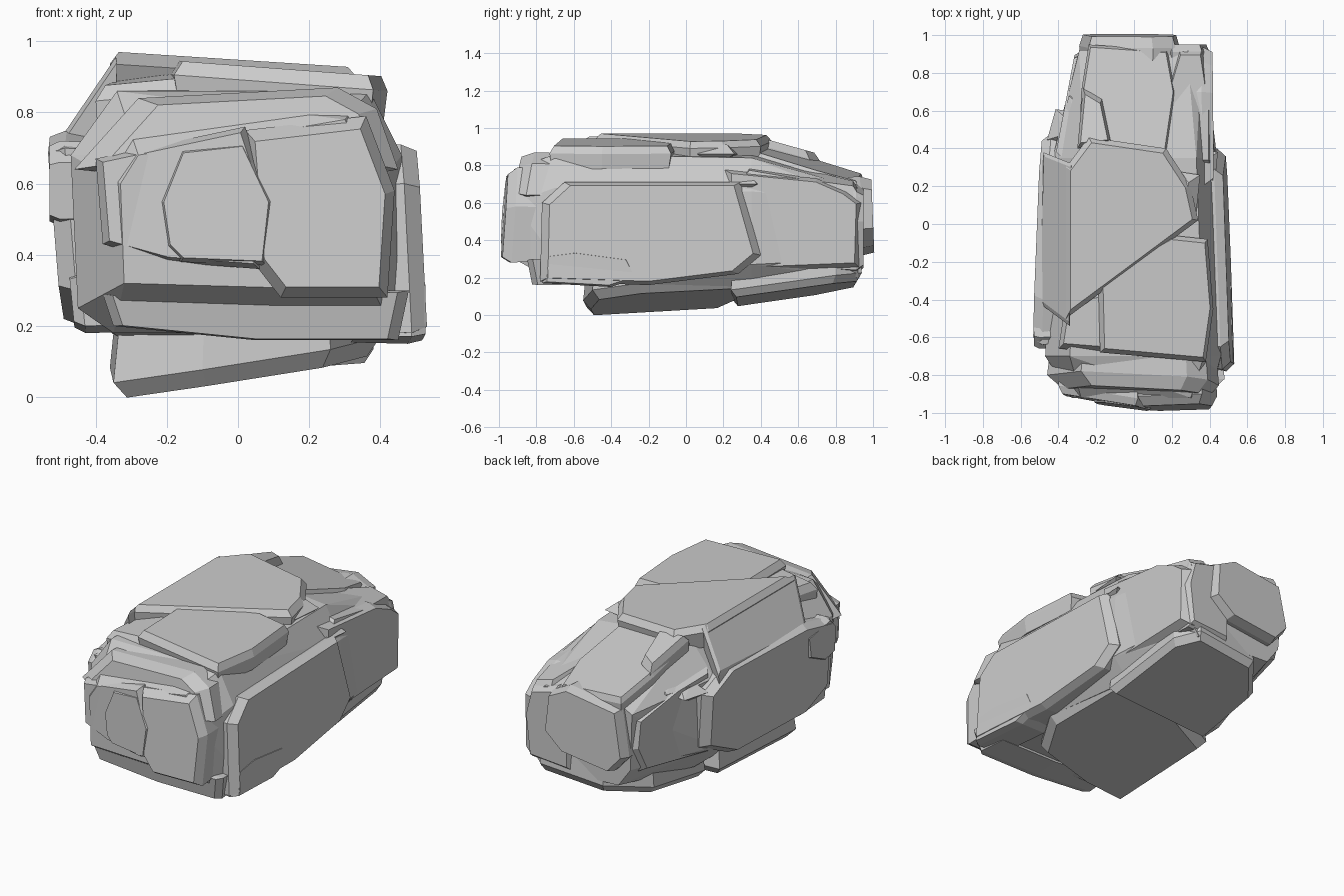
import bpy, bmesh
from mathutils import Vector


def hull(name, pts):
    """Flat-faced convex rock chunk around a few points."""
    bm = bmesh.new()
    for p in pts:
        bm.verts.new(p)
    res = bmesh.ops.convex_hull(bm, input=bm.verts)
    loose = {g for g in res["geom_interior"] + res["geom_unused"]
             if isinstance(g, bmesh.types.BMVert)}
    bmesh.ops.delete(bm, geom=list(loose), context='VERTS')
    bmesh.ops.dissolve_limit(bm, angle_limit=0.04, verts=bm.verts, edges=bm.edges)
    bmesh.ops.recalc_face_normals(bm, faces=bm.faces)
    me = bpy.data.meshes.new(name)
    bm.to_mesh(me)
    bm.free()
    ob = bpy.data.objects.new(name, me)
    bpy.context.collection.objects.link(ob)
    return ob


def slab(name, axis, sign, outline, face, thick=0.2, bevel=0.05, inset=0.88):
    """Chipped slab: outline on the two other axes, outer face = c + a*u + b*v."""
    n = len(outline)
    cu, cv = sum(p[0] for p in outline) / n, sum(p[1] for p in outline) / n
    pts = []
    for depth, s in ((thick, 0.96), (bevel, 1.0), (0, inset)):
        for u, v in outline:
            u, v = cu + (u - cu) * s, cv + (v - cv) * s
            p = [u, v]
            p.insert(axis, face[0] + face[1] * u + face[2] * v - sign * depth)
            pts.append(Vector(p))
    return hull(name, pts)


# Core: cross-sections (x, z) along y
core = {
    -0.92: [(-.33, .6), (-.32, .32), (.38, .3), (.40, .6), (.30, .78), (-.28, .68)],
    -0.70: [(-.47, .68), (-.45, .25), (-.35, .18), (.44, .18), (.47, .3), (.46, .68),
            (.37, .86), (-.34, .86)],
    0.35: [(-.43, .7), (-.44, .3), (-.3, .14), (.34, .15), (.44, .27), (.43, .66),
           (.33, .84), (-.27, .90)],
    0.92: [(-.29, .66), (-.28, .33), (-.2, .22), (.3, .2), (.37, .3), (.36, .62),
           (.28, .68), (-.2, .71)],
}
hull("rock_core", [(x, y, z) for y, ring in core.items() for x, z in ring])

X, Y, Z = 0, 1, 2
# Right side slabs (y, z)
slab("right_slab", X, 1,
     [(-.78, .18), (-.2, .16), (.28, .22), (.4, .32), (.29, .71), (-.1, .71), (-.65, .71),
      (-.77, .6)], (.515, -.035, -.05), .22, .045, .93)
slab("right_rear_slab", X, 1,
     [(.2, .22), (.93, .25), (.94, .6), (.86, .66), (.7, .73), (.2, .78)],
     (.425, -.01, 0), .2, .06, .9)
slab("right_lower_ledge", X, 1,
     [(-.77, .17), (-.4, .15), (-.25, .2), (-.3, .3), (-.6, .34), (-.76, .32)],
     (.505, -.03, 0), .2, .04, .9)

# Left side slabs (y, z)
slab("left_slab", X, -1,
     [(-.64, .3), (-.45, .2), (.2, .2), (.47, .33), (.48, .65), (.3, .75), (-.4, .75),
      (-.64, .7)], (-.455, .04, -.08), .2, .05, .93)
slab("left_front_corner", X, -1,
     [(-.65, .5), (-.55, .48), (-.4, .55), (-.38, .68), (-.6, .72), (-.66, .66)],
     (-.53, 0, 0), .15, .03, .88)
slab("left_lower_corner", X, -1,
     [(-.66, .2), (-.4, .18), (-.35, .3), (-.5, .4), (-.66, .34)],
     (-.44, 0, -.1), .2, .03, .85)
slab("left_rear_slab", X, -1,
     [(.35, .25), (.85, .3), (.92, .45), (.9, .62), (.6, .72), (.35, .76)],
     (-.485, .19, 0), .2, .04, .9)

# Front plates (x, z)
slab("front_left_plate", Y, -1,
     [(-.38, .43), (-.2, .38), (.06, .36), (.09, .55), (.02, .76), (-.2, .69), (-.4, .67)],
     (-.99, -.17, .04), .2, .04, .92)
slab("front_mid_plate", Y, -1,
     [(-.2, .42), (-.16, .38), (.08, .37), (.1, .55), (.02, .72), (-.16, .7), (-.22, .55)],
     (-1.0, -.13, .05), .2, .03, .92)
slab("front_right_plate", Y, -1,
     [(.05, .37), (.12, .28), (.42, .28), (.44, .58), (.36, .79), (.02, .75)],
     (-1.015, .03, .07), .2, .05, .87)
slab("front_brow", Y, -1,
     [(-.46, .64), (-.25, .62), (.35, .62), (.45, .64), (.39, .81), (.28, .87), (-.28, .84)],
     (-1.0, -.06, .16), .25, .07, .84)
slab("front_lower_ledge", Y, -1,
     [(-.35, .2), (-.1, .19), (.05, .16), (.45, .16), (.48, .3), (-.38, .29)],
     (-.79, 0, -.2), .2, .03, .93)

# Top slabs (x, y)
slab("top_rear_slab", Z, 1,
     [(-.36, -.5), (-.2, -.27), (.34, .02), (.3, .2), (.17, .4), (-.24, .46), (-.36, .3)],
     (.948, -.065, 0), .13, .035, .92)
slab("top_front_slab", Z, 1,
     [(-.18, -.68), (.38, -.73), (.42, -.45), (.39, -.08), (.2, -.06), (-.19, -.28)],
     (.932, -.075, 0), .12, .04, .93)
slab("top_left_shoulder", Z, 1,
     [(-.5, -.42), (-.34, -.54), (-.33, .32), (-.48, .38)],
     (1.46, 1.47, 0), .15, .02, .95)
slab("top_front_left_chip", Z, 1,
     [(-.4, -.66), (-.15, -.68), (-.15, -.35), (-.36, -.4)],
     (.945, .1, .05), .12, .04, .8)
slab("top_back_slope", Z, 1,
     [(-.29, .36), (.17, .36), (.22, .7), (.18, .92), (-.24, .95), (-.28, .7)],
     (1.0, -.12, -.29), .2, .03, .95)
slab("top_back_left_ridge", Z, 1,
     [(-.3, .4), (-.12, .42), (-.17, .66), (-.27, .72)],
     (1.06, 0, -.28), .15, .04, .8)
slab("top_right_shoulder", Z, 1,
     [(.15, .3), (.41, .3), (.41, .6), (.36, .93), (.24, .93), (.17, .7)],
     (.93, -.25, -.17), .2, .05, .88)

# Rear knob (x, z)
slab("rear_knob", Y, 1,
     [(-.29, .42), (-.2, .32), (.12, .36), (.24, .46), (.22, .68), (.1, .74), (-.24, .69)],
     (1.02, 0, -.04), .4, .06, .93)
slab("rear_right_plate", Y, 1,
     [(.1, .22), (.37, .24), (.4, .5), (.36, .66), (.2, .7), (.1, .6)],
     (.95, 0, 0), .2, .04, .88)

# Underside slabs (x, y)
slab("bottom_front_slab", Z, -1,
     [(-.35, -.53), (-.1, -.55), (.26, -.5), (.4, -.25), (.37, .3), (0, .34), (-.36, .2)],
     (.075, .15, .06), .2, .05, .9)
slab("bottom_rear_slab", Z, -1,
     [(-.3, .25), (.1, .33), (.38, .24), (.38, .8), (.3, .94), (-.1, .92), (-.28, .7)],
     (.03, .08, .14), .2, .04, .92)

# Loose chips wedged into the seams
chips = [(.27, .16, .86, .10), (-.3, .57, .7, .09), (.41, -.3, .25, .09),
         (-.37, .5, .66, .09), (.38, .3, .70, .08)]
for i, (x, y, z, r) in enumerate(chips):
    hull(f"chip_{i + 1}", [(x - r, y - r * .6, z), (x + r * .6, y - r, z), (x + r * .8, y + r, z),
                           (x - r * .5, y + r * 1.2, z), (x, y - r * .3, z + r * .6),
                           (x + r * .2, y + r * .6, z + r * .5), (x, y, z - r * .6)])
